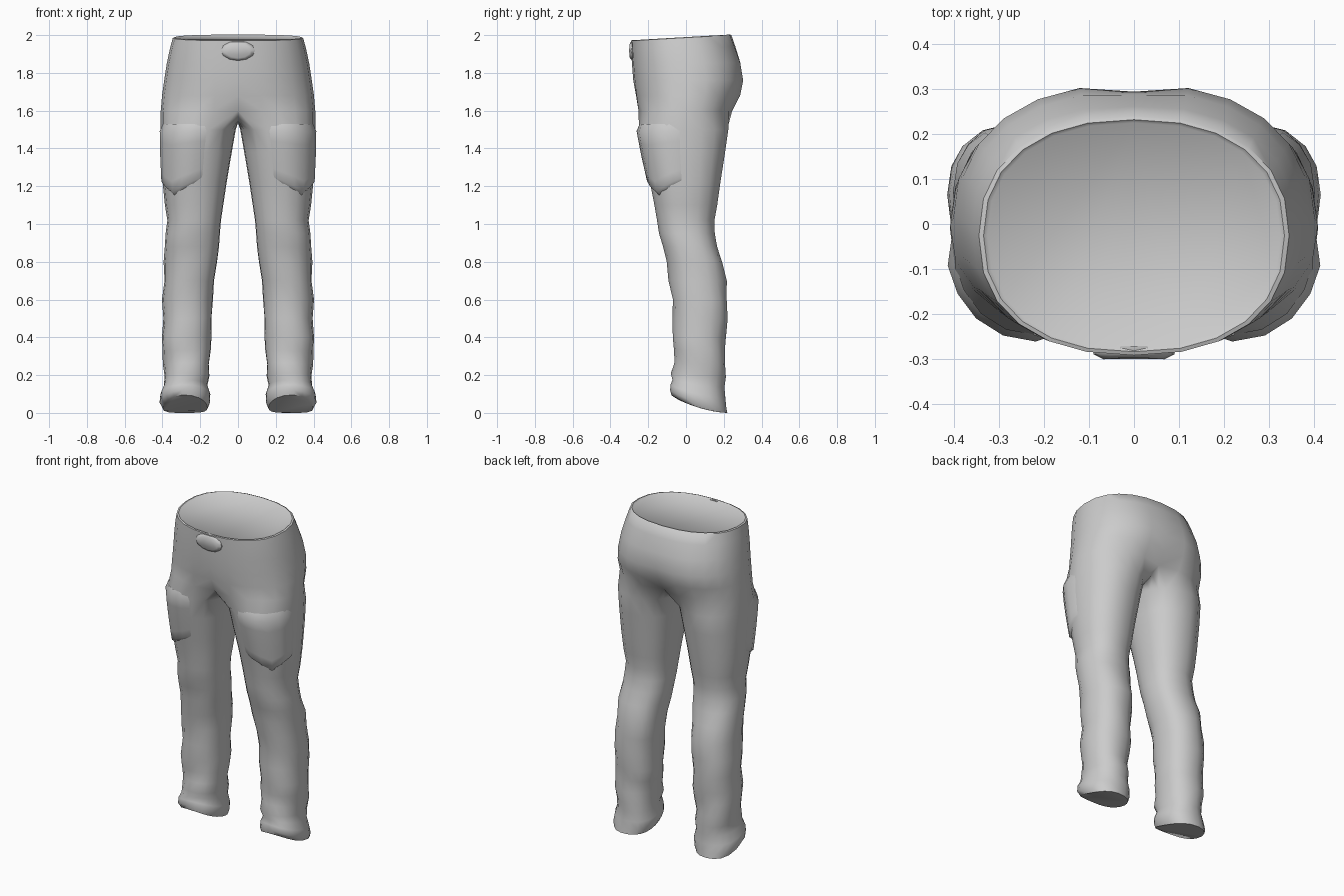
import bpy, bmesh
from math import sin, cos, radians, pi, exp, copysign

if "Cube" in bpy.data.objects:
    bpy.data.objects.remove(bpy.data.objects["Cube"])

OUT, INN = 13, 7          # points on the outer side / inseam side of a leg ring

# torso rings: z, half width, front y, back y, front-to-back tilt, centre dent front, back
TORSO = [
    (1.985, .345, -.292, .240, .03, 0, 0),
    (1.93, .360, -.290, .264, .02, 0, .01),
    (1.85, .377, -.286, .296, .01, 0, .03),
    (1.76, .391, -.279, .312, 0, 0, .06),
    (1.68, .402, -.270, .296, 0, .02, .09),
    (1.60, .409, -.260, .254, 0, .10, .14),
]
# leg rings: z, inner x, outer x, front y, back y, front-to-back tilt
LEG = [
    (1.50, .012, .409, -.250, .225, 0),
    (1.38, .033, .407, -.228, .208, 0),
    (1.22, .060, .399, -.192, .183, 0),
    (1.10, .078, .387, -.168, .166, 0),
    (1.02, .090, .374, -.154, .151, 0),
    (0.95, .095, .384, -.142, .152, 0),
    (0.88, .102, .386, -.124, .168, 0),
    (0.80, .112, .393, -.105, .192, 0),
    (0.70, .124, .392, -.088, .212, 0),
    (0.60, .136, .399, -.075, .222, 0),
    (0.50, .139, .397, -.071, .217, 0),
    (0.40, .140, .403, -.068, .212, 0),
    (0.33, .148, .396, -.070, .212, 0),
    (0.26, .155, .398, -.062, .206, -.01),
    (0.20, .148, .392, -.075, .206, -.02),
    (0.155, .160, .394, -.068, .202, -.04),
    (0.115, .148, .409, -.084, .212, -.07),
    (0.075, .152, .412, -.090, .220, -.09),
    (0.045, .165, .395, -.084, .224, -.095),
]


def spow(v, n):
    return copysign(abs(v) ** (2 / n), v)


def torso_ring(z, a, yf, yb, tilt, df, db):
    pts = []
    for i in range(OUT):
        t = -pi / 2 + pi * i / (OUT - 1)
        x = a * spow(cos(t), 2.3) if 0 < i < OUT - 1 else 0
        s = spow(sin(t), 2.3)
        s *= 1 - (df if s < 0 else db) * exp(-(x / .07) ** 2)
        pts.append((x, (yf + yb) / 2 + (yb - yf) / 2 * s, z + tilt / 2 * s))
    return pts


def leg_point(row, t, off=0):
    z, xi, xo, yf, yb, tilt = row
    fold = .006 * sin(2 * t + z * 24) * max(0, min(1, (1.05 - z) * 3))
    s = spow(sin(t), 2.25)
    return (max(.004, (xi + xo) / 2 + ((xo - xi) / 2 + off + fold * .6) * spow(cos(t), 2.25)),
            (yf + yb) / 2 + ((yb - yf) / 2 + off + fold) * s,
            z + tilt * (s / 2 + .22 * (1 - s * s)))


def leg_row(z):
    for a, b in zip(LEG, LEG[1:]):
        if a[0] >= z >= b[0]:
            f = (a[0] - z) / (a[0] - b[0])
            return [p + (q - p) * f for p, q in zip(a, b)]
    return LEG[0]


LIM = radians(126)
ANGLES = [-LIM + 2 * LIM * i / (OUT - 1) for i in range(OUT)]
ANGLES += [LIM + (2 * pi - 2 * LIM) * (i + 1) / (INN + 1) for i in range(INN)]


def finish(name, bm, mirror=True, angle=50):
    bmesh.ops.recalc_face_normals(bm, faces=bm.faces)
    me = bpy.data.meshes.new(name)
    bm.to_mesh(me)
    bm.free()
    ob = bpy.data.objects.new(name, me)
    bpy.context.collection.objects.link(ob)
    if mirror:
        m = ob.modifiers.new("Mirror", 'MIRROR')
        m.merge_threshold = .002
    bpy.ops.object.select_all(action='DESELECT')
    ob.select_set(True)
    bpy.context.view_layer.objects.active = ob
    bpy.ops.object.shade_smooth_by_angle(angle=radians(angle))
    return ob


def bridge(bm, a, b, closed):
    n = len(a)
    for i in range(n if closed else n - 1):
        j = (i + 1) % n
        bm.faces.new((a[i], a[j], b[j], b[i]))


# trousers: half a torso, crotch saddle and one leg, mirrored
bm = bmesh.new()
rings = [[bm.verts.new(p) for p in torso_ring(*r)] for r in TORSO]
for a, b in zip(rings, rings[1:]):
    bridge(bm, a, b, False)
prev = rings[0]
for s, dz in ((.97, .003), (.945, -.004)):          # rolled waist edge
    rim = [bm.verts.new((v.co.x * s, -.026 + (v.co.y + .026) * s, v.co.z + dz)) for v in rings[0]]
    bridge(bm, rim, prev, False)
    prev = rim
bm.faces.new(prev)                                  # waist cap
back, front = rings[-1][-1].co, rings[-1][0].co
saddle = []
for i in range(INN):
    f = (i + 1) / (INN + 1)
    p = back.lerp(front, f)
    saddle.append(bm.verts.new((0, p.y, p.z - .065 * sin(pi * f) ** .6)))
prev = rings[-1] + saddle
for row in LEG:
    ring = [bm.verts.new(leg_point(row, t)) for t in ANGLES]
    bridge(bm, prev, ring, True)
    prev = ring
low = min(v.co.z for v in prev)
for v in prev:
    v.co.z -= low
bm.faces.new(prev)                                  # hem cap
finish("trousers", bm)

# thigh pockets: padded patch following the leg, pointed at the bottom
bm = bmesh.new()
US = [0, .15, .33, .52, .7, .86, 1]
VS = [0, .12, .3, .55, .8, .95, 1]
grid = []
for v in VS:
    line = []
    for u in US:
        bottom = 1.15 + .085 * abs(u - .52) / .5
        z = 1.53 + (bottom - 1.53) * v
        edge = u in (0, 1) or v in (0, 1)
        t = radians(-104 + 102 * u)
        p = leg_point(leg_row(min(z, 1.5)), t, -.004 if edge else .013)
        line.append(bm.verts.new((p[0], p[1], z)))
    grid.append(line)
for a, b in zip(grid, grid[1:]):
    bridge(bm, a, b, False)
finish("thigh_pockets", bm, angle=70)

# belt buckle: shallow oval plate
bm = bmesh.new()
loops = []
for s, y in ((1, -.275), (1, -.290), (.75, -.301)):
    loops.append([bm.verts.new((.09 * s * cos(2 * pi * i / 12), y + .004 * sin(2 * pi * i / 12) ** 2,
                                1.918 + .053 * s * sin(2 * pi * i / 12))) for i in range(12)])
for a, b in zip(loops, loops[1:]):
    bridge(bm, a, b, True)
bm.faces.new(loops[-1])
bm.faces.new(loops[0])
finish("belt_buckle", bm, False, 60)
